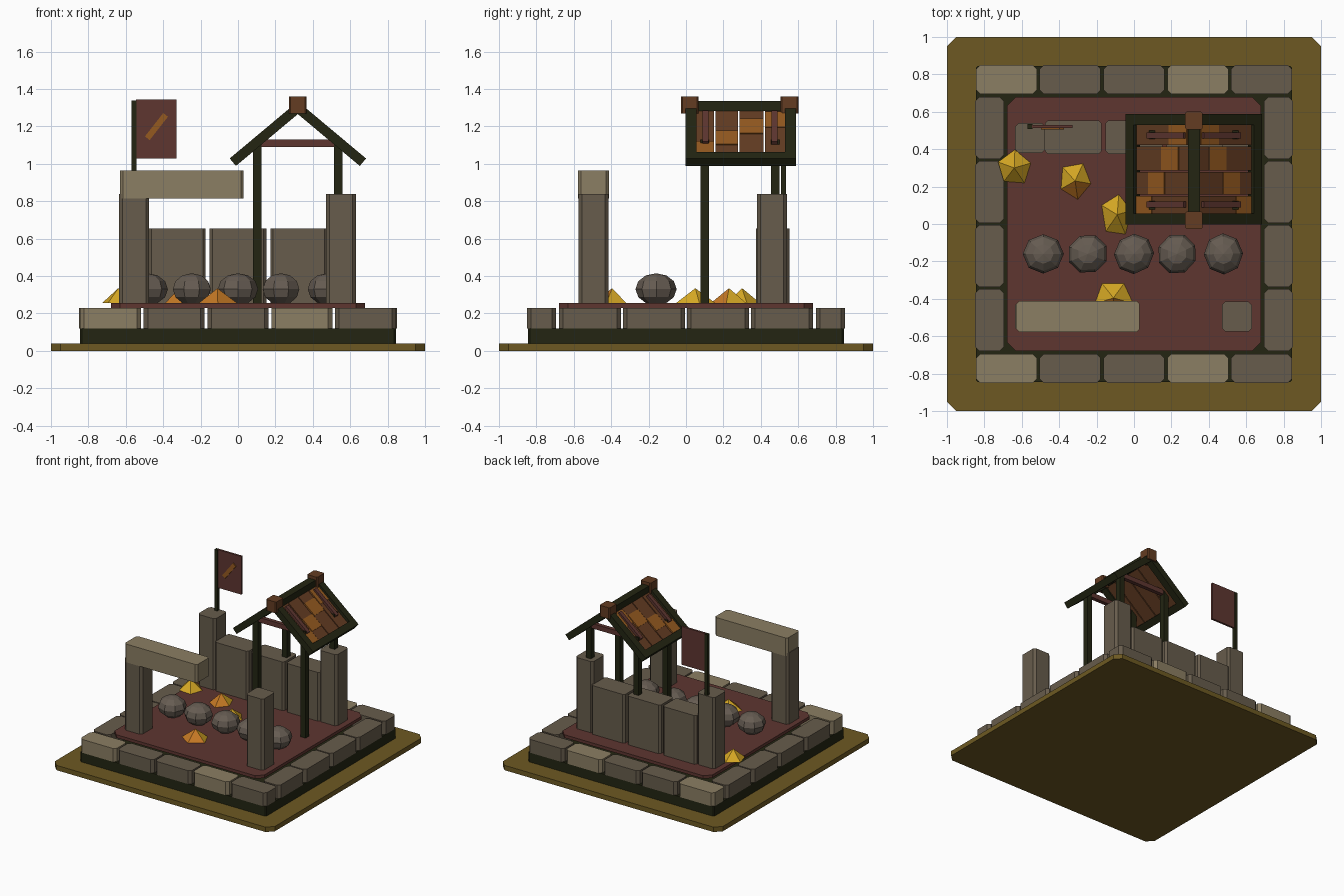
import bpy, bmesh, math, random
from mathutils import Vector

if "Cube" in bpy.data.objects:
    bpy.data.objects.remove(bpy.data.objects["Cube"])

random.seed(4)


def mat(name, hexcol):
    lin = []
    for i in (0, 2, 4):
        c = int(hexcol[i:i + 2], 16) / 255
        lin.append(c / 12.92 if c <= 0.04045 else ((c + 0.055) / 1.055) ** 2.4)
    m = bpy.data.materials.new(name)
    m.diffuse_color = (*lin, 1)
    m.use_nodes = True
    m.node_tree.nodes["Principled BSDF"].inputs["Base Color"].default_value = m.diffuse_color
    return m


EARTH = mat("olive earth", "6d5922")
DARK = mat("dark timber", "232512")
STONE = mat("stone", "675c4c")
PALE = mat("pale stone", "8b7e63")
ROCK = mat("boulder grey", "665c52")
RED = mat("dull red", "5e3630")
BROWN = mat("brown wood", "633c22")
PATCH = mat("orange wood", "955a20")
GOLD = mat("gold", "d6a824")
AMBER = mat("amber", "c47824")


def finish(name, bm, *mats):
    bmesh.ops.recalc_face_normals(bm, faces=bm.faces)
    me = bpy.data.meshes.new(name)
    bm.to_mesh(me)
    bm.free()
    for m in mats:
        me.materials.append(m)
    ob = bpy.data.objects.new(name, me)
    bpy.context.collection.objects.link(ob)
    return ob


def extrude(name, pts, a0, a1, axis, m):
    """Extrude a 2D outline along z (points are x, y) or y (points are x, z)."""
    def place(p, a):
        return (p[0], p[1], a) if axis == "z" else (p[0], a, p[1])
    bm = bmesh.new()
    lo = [bm.verts.new(place(p, a0)) for p in pts]
    hi = [bm.verts.new(place(p, a1)) for p in pts]
    bm.faces.new(lo)
    bm.faces.new(hi)
    n = len(pts)
    for i in range(n):
        j = (i + 1) % n
        bm.faces.new((lo[i], lo[j], hi[j], hi[i]))
    return finish(name, bm, m)


def block(name, x0, x1, y0, y1, z0, z1, m, c=0.0):
    """Box with chamfered upright edges."""
    if c:
        pts = [(x0 + c, y0), (x1 - c, y0), (x1, y0 + c), (x1, y1 - c),
               (x1 - c, y1), (x0 + c, y1), (x0, y1 - c), (x0, y0 + c)]
    else:
        pts = [(x0, y0), (x1, y0), (x1, y1), (x0, y1)]
    return extrude(name, pts, z0, z1, "z", m)


def beam(name, p, q, y0, y1, thick, m, lift=0.0):
    """Sloping bar from p to q in the x-z plane, lifted along its upper normal."""
    p, q = Vector(p), Vector(q)
    d = (q - p).normalized()
    n = Vector((-d.y, d.x))
    if n.y < 0:
        n = -n
    h = n * thick / 2
    p, q = p + n * lift, q + n * lift
    return extrude(name, [p - h, q - h, q + h, p + h], y0, y1, "y", m)


# ground slab, plinth and floor
block("ground_slab", -1, 1, -1, 1, 0, 0.04, EARTH, 0.05)
block("plinth", -0.845, 0.845, -0.845, 0.845, 0.04, 0.12, DARK, 0.01)
block("floor", -0.68, 0.68, -0.68, 0.68, 0.23, 0.255, RED, 0.05)

# kerb stones round the edge
for s in (-1, 1):
    ya, yb = sorted((s * 0.695, s * 0.85))
    for i in range(5):
        xc = (i - 2) * 0.341
        block("kerb_stone", xc - 0.163, xc + 0.163, ya, yb, 0.12, 0.23,
              PALE if i in (0, 3) else STONE, 0.022)
    for i in range(4):
        yc = (i - 1.5) * 0.342
        block("kerb_stone_side", ya, yb, yc - 0.166, yc + 0.166, 0.12, 0.23, STONE, 0.022)

# corner pillars, lintel and back wall
for x in (-0.555, 0.55):
    for y in (-0.495, 0.46):
        block("pillar", x - 0.08, x + 0.08, y - 0.08, y + 0.08, 0.25, 0.84, STONE, 0.018)
block("lintel", -0.63, 0.03, -0.577, -0.413, 0.815, 0.965, PALE, 0.015)
for i in (-1, 0, 1):
    block("back_wall_slab", i * 0.325 - 0.152, i * 0.325 + 0.152, 0.375, 0.553,
          0.25, 0.655, STONE, 0.015)

# row of boulders
for i, x in enumerate((-0.485, -0.247, 0.0, 0.23, 0.478)):
    bm = bmesh.new()
    bmesh.ops.create_uvsphere(bm, u_segments=8, v_segments=6, radius=1)
    ob = finish("boulder", bm, ROCK)
    ob.scale = (0.11, 0.105, 0.085)
    ob.location = (x, -0.16, 0.33)
    ob.rotation_euler.z = 0.4 * i

# gold nuggets: uneven five-sided cones, some with amber front faces
for x, y, rx, ry, amber in ((-0.64, 0.3, 0.1, 0.1, False), (-0.315, 0.23, 0.09, 0.1, True),
                            (-0.09, 0.05, 0.085, 0.115, False), (-0.11, -0.395, 0.105, 0.1, True)):
    bm = bmesh.new()
    turn = random.uniform(0, 1.2)
    ring = []
    for k in range(5):
        a = turn + k * math.tau / 5
        r = random.uniform(0.9, 1.08)
        ring.append(bm.verts.new((x + rx * r * math.cos(a), y + ry * r * math.sin(a), 0.255)))
    tip = bm.verts.new((x, y, 0.335))
    bm.faces.new(ring)
    for k in range(5):
        bm.faces.new((ring[k], ring[(k + 1) % 5], tip))
    bmesh.ops.recalc_face_normals(bm, faces=bm.faces)
    for f in bm.faces:
        f.material_index = int(amber and f.normal.y < -0.2)
    finish("gold_nugget", bm, GOLD, AMBER)

# canopy posts and tie beams
CX = 0.32
for y in (0.1, 0.478):
    for x in (0.103, 0.537):
        block("canopy_post", x - 0.023, x + 0.023, y - 0.023, y + 0.023, 0.25, 1.13, DARK)
    block("tie_beam", 0.11, 0.53, y - 0.016, y + 0.016, 1.09, 1.13, RED)

# roof ridge with end caps
block("ridge_beam", CX - 0.032, CX + 0.032, 0.0, 0.585, 1.283, 1.335, DARK)
for y in (0.02, 0.553):
    block("ridge_cap", CX - 0.046, CX + 0.046, y - 0.048, y + 0.048, 1.268, 1.36, BROWN, 0.008)

# both roof slopes: rafters, eave beam, planks, patches, battens
ROWS = ((0.05, 0.149), (0.157, 0.279), (0.287, 0.414), (0.422, 0.535))
PATCH_T = ((0.68, 0.93), (0.47, 0.74), (0.24, 0.52), (0.1, 0.4))
for s in (-1, 1):
    def on(t):
        return (CX + s * 0.325 * t, 1.3 - 0.272 * t)
    for ya in (-0.003, 0.53):
        beam("rafter", on(0), on(1.03), ya, ya + 0.058, 0.052, DARK)
    beam("eave_beam", on(0.94), on(1.07), -0.003, 0.588, 0.052, DARK)
    for (ya, yb), (ta, tb) in zip(ROWS, PATCH_T):
        beam("roof_plank", on(0.05), on(0.95), ya, yb, 0.018, BROWN, -0.006)
        beam("plank_patch", on(ta), on(tb), ya, yb, 0.008, PATCH, 0.005)
    for y in (0.103, 0.473):
        beam("roof_batten", on(0.12), on(0.73), y - 0.016, y + 0.016, 0.022, RED, 0.013)

# flag on the back left pillar
block("flag_pole", -0.57, -0.543, 0.507, 0.535, 0.83, 1.34, DARK)
block("flag_cloth", -0.545, -0.328, 0.513, 0.53, 1.03, 1.343, RED)
beam("flag_stripe", (-0.485, 1.137), (-0.387, 1.262), 0.505, 0.5135, 0.032, PATCH)
